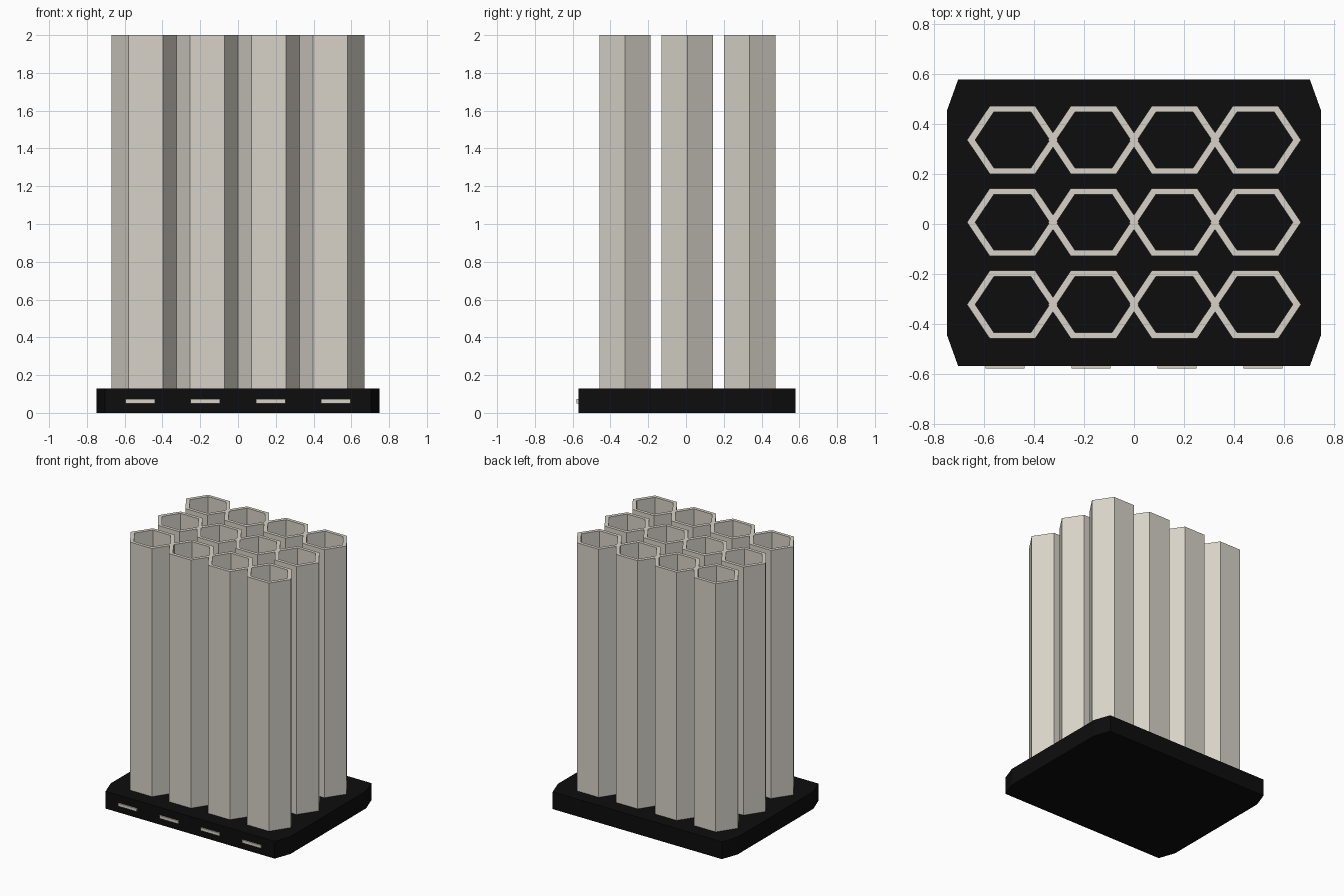
import bpy
import bmesh
from math import cos, sin, pi

cube = bpy.data.objects.get("Cube")
if cube:
    bpy.data.objects.remove(cube, do_unlink=True)


def material(name, rgb):
    mat = bpy.data.materials.new(name)
    mat.use_nodes = True
    mat.diffuse_color = (*rgb, 1)
    mat.node_tree.nodes["Principled BSDF"].inputs["Base Color"].default_value = (*rgb, 1)
    return mat


BEIGE = material("warm beige", (0.68, 0.65, 0.58))
BLACK = material("black", (0.004, 0.004, 0.004))


def finish(name, bm, mat):
    bmesh.ops.recalc_face_normals(bm, faces=bm.faces[:])
    mesh = bpy.data.meshes.new(name)
    bm.to_mesh(mesh)
    bm.free()
    mesh.materials.append(mat)
    obj = bpy.data.objects.new(name, mesh)
    bpy.context.collection.objects.link(obj)
    return obj


def prism(name, outline, z0, z1, mat):
    """Solid upright prism over an outline."""
    bm = bmesh.new()
    low = [bm.verts.new((x, y, z0)) for x, y in outline]
    high = [bm.verts.new((x, y, z1)) for x, y in outline]
    bm.faces.new(low)
    bm.faces.new(high)
    n = len(outline)
    for i in range(n):
        j = (i + 1) % n
        bm.faces.new((low[i], low[j], high[j], high[i]))
    return finish(name, bm, mat)


def hex_tube(name, cx, cy, rx, ry, inner, z0, z1, mat):
    """Open hexagonal tube: four rings bridged into a closed wall."""
    bm = bmesh.new()
    rings = []
    for scale, z in ((1, z0), (1, z1), (inner, z1), (inner, z0)):
        rings.append([bm.verts.new((cx + scale * rx * cos(k * pi / 3),
                                    cy + scale * ry * sin(k * pi / 3), z))
                      for k in range(6)])
    for a, b in zip(rings, rings[1:] + rings[:1]):
        for i in range(6):
            j = (i + 1) % 6
            bm.faces.new((a[i], a[j], b[j], b[i]))
    return finish(name, bm, mat)


# Base slab with clipped corners
BASE_TOP, FRONT, BACK = 0.13, -0.57, 0.58
right_side = [(0.705, FRONT), (0.75, FRONT + 0.125), (0.75, BACK - 0.125), (0.705, BACK)]
left_side = [(-x, y) for x, y in reversed(right_side)]
prism("base", right_side + left_side, 0, BASE_TOP, BLACK)

# Grid of hexagonal tubes, slightly flattened front to back
HALF_DEPTH = 0.136
for row in range(3):
    for col in range(4):
        hex_tube(f"tube_{row + 1}_{col + 1}",
                 (col - 1.5) * 0.325, 0.007 + (row - 1) * 0.33,
                 0.182, HALF_DEPTH / sin(pi / 3), 0.82,
                 BASE_TOP, 2, BEIGE)

# Small label plates along the front edge
for i in range(4):
    cx = (i - 1.5) * 0.345
    x0, x1 = cx - 0.078, cx + 0.078
    prism(f"label_plate_{i + 1}",
          [(x0, FRONT - 0.009), (x1, FRONT - 0.009), (x1, FRONT), (x0, FRONT)],
          0.051, 0.073, BEIGE)
